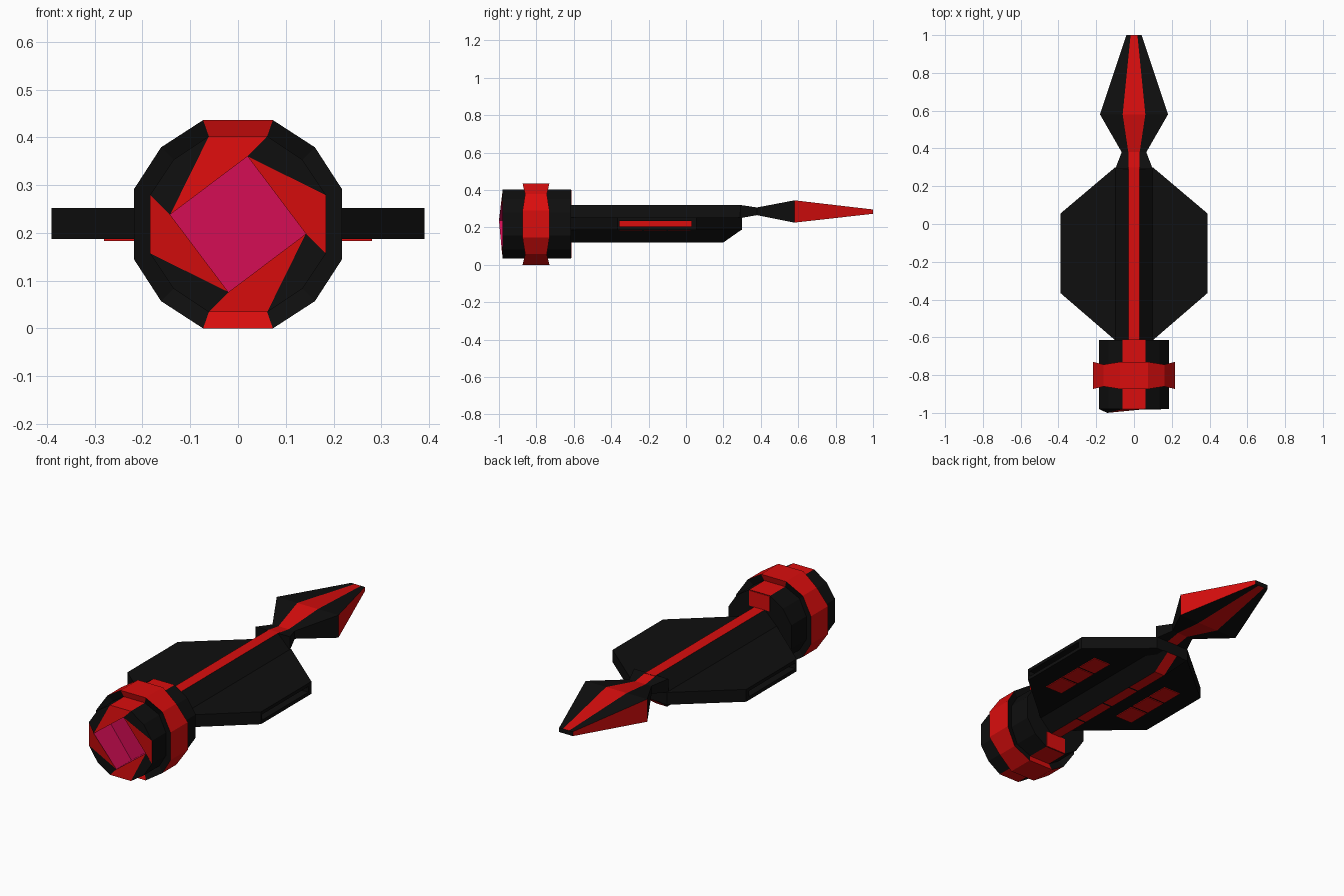
import bpy, bmesh, math

if "Cube" in bpy.data.objects:
    bpy.data.objects.remove(bpy.data.objects["Cube"])


def colour(name, rgb):
    m = bpy.data.materials.new(name)
    m.diffuse_color = (*rgb, 1)
    m.use_nodes = True
    m.node_tree.nodes["Principled BSDF"].inputs["Base Color"].default_value = m.diffuse_color
    return m


MATS = [colour("black", (0.0045, 0.0045, 0.0045)),
        colour("red", (0.70, 0.004, 0.004)),
        colour("crimson", (0.66, 0.004, 0.09))]
BLACK, RED, CRIMSON = range(3)
CZ = 0.218                      # height of the engine axis


def build(name, verts, faces):
    """faces is a list of (vertex indices, material)"""
    bm = bmesh.new()
    vs = [bm.verts.new(v) for v in verts]
    for idx, mat in faces:
        bm.faces.new([vs[i] for i in idx]).material_index = mat
    bmesh.ops.recalc_face_normals(bm, faces=bm.faces[:])
    me = bpy.data.meshes.new(name)
    bm.to_mesh(me)
    bm.free()
    for m in MATS:
        me.materials.append(m)
    ob = bpy.data.objects.new(name, me)
    bpy.context.collection.objects.link(ob)
    return ob


def loft(name, sections, rule, closed=False):
    """Join equal sections; rule(segment, edge) gives the colour, segment -1 is a cap"""
    n, k = len(sections[0]), len(sections)
    verts = [p for s in sections for p in s]
    faces = []
    for i in range(k if closed else k - 1):
        j = (i + 1) % k
        for e in range(n):
            f = (e + 1) % n
            faces.append(((i * n + e, i * n + f, j * n + f, j * n + e), rule(i, e)))
    if not closed:
        faces.append((tuple(range(n)), rule(-1, 0)))
        faces.append((tuple(range((k - 1) * n, k * n)), rule(-1, 1)))
    return build(name, verts, faces)


def box(name, x0, x1, y0, y1, z0, z1, mat):
    rect = [(x0, z0), (x1, z0), (x1, z1), (x0, z1)]
    return loft(name, [[(x, y, z) for x, z in rect] for y in (y0, y1)], lambda i, e: mat)


def turn(p, k):
    """Quarter turns about the engine axis"""
    x, z = p
    for _ in range(k):
        x, z = -z, x
    return x, z


def twelve(a, r, d):
    """Twelve-sided outline: per quarter a flat edge and a diagonal corner"""
    return [turn(p, k) for k in range(4) for p in ((a, r), (-a, r), (-d, d))]


# engine drum with a pinwheel nose and a deep crimson recess
drum = twelve(0.061, 0.184, 0.135)
verts = [(x, -0.98, CZ + z) for x, z in drum] + [(x, -0.615, CZ + z) for x, z in drum]
rim_y = (-0.983, -1.0, -0.985, -0.97)
rim = [turn((0.02, 0.142), k) for k in range(4)]
verts += [(x, y, CZ + z) for (x, z), y in zip(rim, rim_y)]
verts += [(x, -0.86, CZ + z) for x, z in rim]
faces = [(tuple(range(12, 24)), BLACK), ((28, 29, 30, 31), CRIMSON)]
for e in range(12):
    f = (e + 1) % 12
    faces.append(((e, f, f + 12, e + 12), RED if e in (0, 6) else BLACK))
for k in range(4):
    n = (k + 1) % 4
    s = 3 * k
    faces.append(((s, s + 1, 24 + n, 24 + k), RED))
    faces.append(((s + 1, s + 2, 3 * n, 24 + n), BLACK))
    faces.append(((24 + k, 24 + n, 28 + n, 28 + k), CRIMSON))
build("engine_drum", verts, faces)

# raised ring round the drum, narrower at the diagonals
outer = twelve(0.073, 0.218, 0.161)
inner = twelve(0.059, 0.178, 0.131)
sections = []
for i, ((ox, oz), (ix, iz)) in enumerate(zip(outer, inner)):
    h = 0.058 if i % 3 == 2 else 0.072
    g = h - 0.012
    sections.append([(ox, -0.802 - h, CZ + oz), (ox, -0.802 + h, CZ + oz),
                     (ix, -0.802 + g, CZ + iz), (ix, -0.802 - g, CZ + iz)])
loft("engine_ring", sections,
     lambda i, e: RED if e == 0 or i in (0, 6) else BLACK, closed=True)

# red tabs on the back of the drum
for name, z0, z1 in (("top_tab", 0.32, 0.40), ("bottom_tab", 0.036, 0.12)):
    box("drum_" + name, -0.06, 0.06, -0.616, -0.611, z0, z1, RED)

# central body with a red spine and split red panels below
ys = [-0.62, -0.42, -0.41, -0.215, -0.205, -0.01, 0.0, 0.2, 0.3]


def body_section(y):
    b = 0.19 if y > 0.25 else 0.12
    return [(-0.1, y, 0.25), (-0.03, y, 0.32), (0.03, y, 0.32), (0.1, y, 0.25),
            (0.1, y, 0.19), (0.03, y, b), (-0.03, y, b), (-0.1, y, 0.19)]


loft("body", [body_section(y) for y in ys],
     lambda i, e: RED if i >= 0 and (e == 1 or (e == 5 and i % 2 == 0 or e == 5 and i == 7))
     else BLACK)

# tail blade: y, half width, half stripe width, top, bottom
stations = [(0.29, 0.1, 0.03, 0.32, 0.25), (0.38, 0.065, 0.03, 0.307, 0.266),
            (0.58, 0.18, 0.06, 0.345, 0.226), (1.0, 0.04, 0.018, 0.296, 0.273)]
loft("tail_blade",
     [[(-w, y, t), (-r, y, t), (r, y, t), (w, y, t),
       (w, y, b), (r, y, b), (-r, y, b), (-w, y, b)] for y, w, r, t, b in stations],
     lambda i, e: RED if i >= 0 and (e in (1, 5) or (i == 2 and e in (3, 7))) else BLACK)

# wings: two plates with a slotted core between them
plate = [(0.06, -0.62), (0.1, -0.615), (0.39, -0.365), (0.39, 0.055), (0.1, 0.3), (0.06, 0.3)]
core = plate[:3] + [(0.39, -0.355), (0.32, -0.355), (0.32, 0.03), (0.39, 0.03)] + plate[3:]
for side, s in (("right", 1), ("left", -1)):
    for part, outline, z0, z1 in (("lower_plate", plate, 0.187, 0.205),
                                  ("core", core, 0.205, 0.235),
                                  ("upper_plate", plate, 0.235, 0.252)):
        loft(f"{side}_wing_{part}",
             [[(s * x, y, z) for x, y in outline] for z in (z0, z1)],
             lambda i, e: RED if i >= 0 and part == "core" and e == 4 else BLACK)
    # red panels under the wing
    for k in range(3):
        y = -0.355 + 0.13 * k
        x0, x1 = sorted((s * 0.18, s * 0.28))
        box(f"{side}_wing_panel_{k + 1}", x0, x1, y, y + 0.12, 0.183, 0.188, RED)
